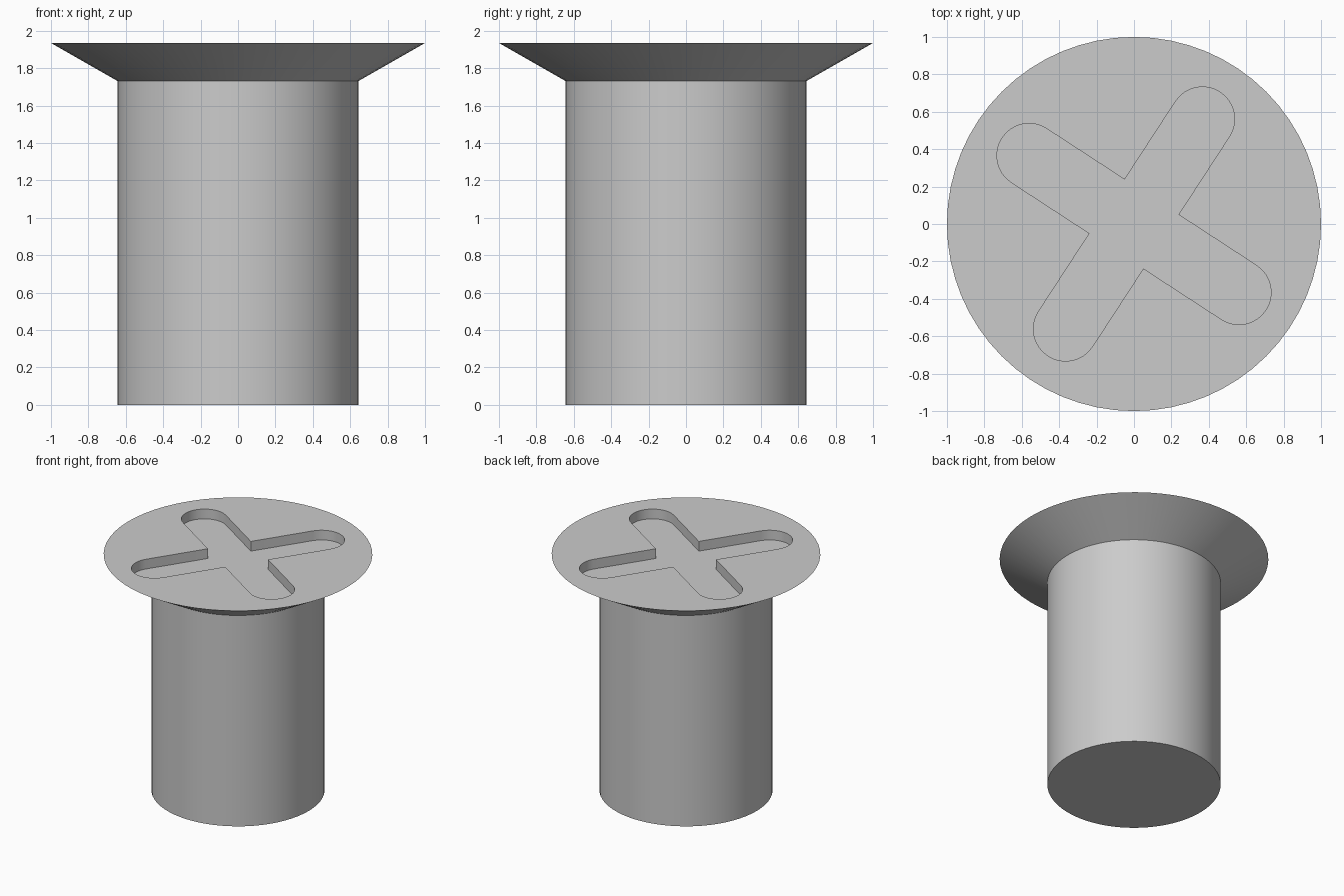
import bpy, bmesh
from math import cos, sin, pi, radians, sqrt

cube = bpy.data.objects.get("Cube")
if cube:
    bpy.data.objects.remove(cube, do_unlink=True)

SEGMENTS = 64
TOP = 1.935            # height of the flat head
SLOT_DEPTH = 0.08
SLOT_HALF = 0.172      # half width of a slot arm
SLOT_REACH = 0.67      # centre of each rounded arm end
SLOT_TURN = radians(56.9)

steel = bpy.data.materials.new("plain grey steel")
steel.use_nodes = True
grey = (0.6, 0.6, 0.6, 1)
steel.diffuse_color = grey
steel.node_tree.nodes["Principled BSDF"].inputs["Base Color"].default_value = grey


def make_object(name, bm):
    bmesh.ops.recalc_face_normals(bm, faces=bm.faces)
    mesh = bpy.data.meshes.new(name)
    bm.to_mesh(mesh)
    bm.free()
    mesh.materials.append(steel)
    obj = bpy.data.objects.new(name, mesh)
    bpy.context.collection.objects.link(obj)
    return obj


# Shaft and countersunk head: stacked rings joined by bands and capped
bm = bmesh.new()
rings = []
for radius, z in [(0.645, 0), (0.645, 1.732), (1, TOP)]:
    rings.append([bm.verts.new((radius * cos(2 * pi * i / SEGMENTS),
                                radius * sin(2 * pi * i / SEGMENTS), z))
                  for i in range(SEGMENTS)])
for low, high in zip(rings, rings[1:]):
    for i in range(SEGMENTS):
        j = (i + 1) % SEGMENTS
        bm.faces.new((low[i], low[j], high[j], high[i]))
bm.faces.new(rings[0])
bm.faces.new(rings[-1])
screw = make_object("countersunk_screw", bm)

# Cross slot cutter: four round-ended arms in one outline
bm = bmesh.new()
outline = []
for arm in range(4):
    a = SLOT_TURN + arm * pi / 2
    for step in range(17):
        b = a - pi / 2 + pi * step / 16
        outline.append((SLOT_REACH * cos(a) + SLOT_HALF * cos(b),
                        SLOT_REACH * sin(a) + SLOT_HALF * sin(b)))
    corner = SLOT_HALF * sqrt(2)
    outline.append((corner * cos(a + pi / 4), corner * sin(a + pi / 4)))
floor = bm.faces.new([bm.verts.new((x, y, TOP - SLOT_DEPTH)) for x, y in outline])
raised = bmesh.ops.extrude_face_region(bm, geom=[floor], use_keep_orig=True)["geom"]
bmesh.ops.translate(bm, vec=(0, 0, 0.3),
                    verts=[g for g in raised if isinstance(g, bmesh.types.BMVert)])
cutter = make_object("cross_slot_cutter", bm)
cutter.hide_render = True

# Cut the slot, then drop the cutter
cut = screw.modifiers.new("cross slot", 'BOOLEAN')
cut.operation = 'DIFFERENCE'
cut.solver = 'EXACT'
cut.object = cutter
for obj in bpy.context.selected_objects:
    obj.select_set(False)
bpy.context.view_layer.objects.active = screw
screw.select_set(True)
bpy.ops.object.modifier_apply(modifier=cut.name)
bpy.data.objects.remove(cutter, do_unlink=True)
bpy.ops.object.shade_smooth_by_angle(angle=radians(20))
